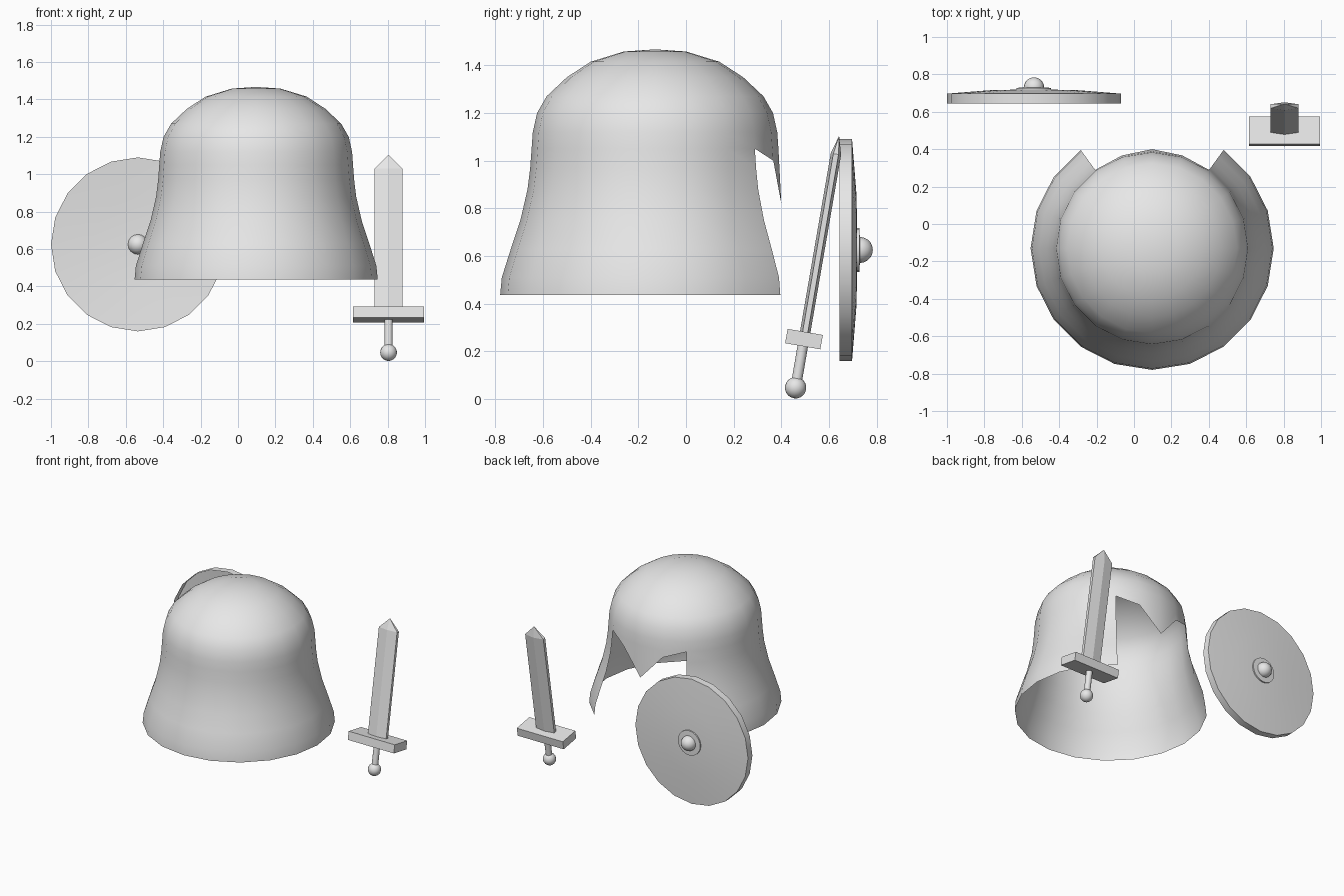
import bpy, bmesh, math
from math import sin, cos, pi
from mathutils import Matrix, Vector

cube = bpy.data.objects.get("Cube")
if cube:
    bpy.data.objects.remove(cube, do_unlink=True)

SIDES = 20
GREY = (0.8, 0.8, 0.8, 1)
metal = bpy.data.materials.new("plain_grey")
metal.use_nodes = True
metal.diffuse_color = GREY
metal.node_tree.nodes["Principled BSDF"].inputs["Base Color"].default_value = GREY


def finish(name, bm, matrix, smooth_angle=30):
    """Turn a bmesh into a named, shaded object."""
    bmesh.ops.transform(bm, matrix=matrix, verts=bm.verts)
    bmesh.ops.recalc_face_normals(bm, faces=bm.faces)
    mesh = bpy.data.meshes.new(name)
    bm.to_mesh(mesh)
    bm.free()
    mesh.materials.append(metal)
    obj = bpy.data.objects.new(name, mesh)
    bpy.context.collection.objects.link(obj)
    bpy.ops.object.select_all(action='DESELECT')
    obj.select_set(True)
    bpy.context.view_layer.objects.active = obj
    bpy.ops.object.shade_smooth_by_angle(angle=math.radians(smooth_angle))
    return obj


def point(r, z, col):
    """Point on a ring; column 0 lies straight at the back (+y)."""
    a = 2 * pi * col / SIDES
    return Vector((r * sin(a), r * cos(a), z))


def lathe(profile, skip=lambda ring, col: False):
    """Open surface of revolution around z, closed at its apex."""
    bm = bmesh.new()
    rings = [[bm.verts.new(point(r, z, c)) for c in range(SIDES)]
             for r, z in profile[:-1]]
    apex = bm.verts.new((0, 0, profile[-1][1]))
    for i in range(len(rings) - 1):
        for c in range(SIDES):
            if not skip(i, c):
                d = (c + 1) % SIDES
                bm.faces.new((rings[i][c], rings[i][d], rings[i + 1][d], rings[i + 1][c]))
    for c in range(SIDES):
        bm.faces.new((rings[-1][c], rings[-1][(c + 1) % SIDES], apex))
    return bm, rings


# Helmet: bell-shaped shell with an opening four columns wide
bell = [(0.65, 0.437), (0.643, 0.51), (0.605, 0.63), (0.565, 0.75), (0.535, 0.88),
        (0.524, 0.97), (0.518, 1.05), (0.513, 1.12), (0.495, 1.2), (0.455, 1.27),
        (0.37, 1.35), (0.27, 1.415), (0.13, 1.458), (0, 1.467)]
BROW = 6
bm, rings = lathe(bell, lambda ring, col: ring < BROW and col in (0, 1, -2 % SIDES, SIDES - 1))

# Pointed nose guard hanging from the brow
brow = rings[BROW]
tip = bm.verts.new(point(0.53, 0.82, 0))
for side in (-1, 1):
    low = bm.verts.new(point(0.522, 1.0, side))
    bm.faces.new((brow[2 * side], brow[side], low))
    bm.faces.new((brow[side], brow[0], tip, low))
loose = [v for v in bm.verts if not v.link_faces]
bmesh.ops.delete(bm, geom=loose, context='VERTS')
finish("helmet", bm, Matrix.Translation((0.097, -0.13, 0)), 40)

# Shield: shallow dish, hollow towards the front
shield = Matrix.Translation((-0.535, 0, 0.625)) @ Matrix.Rotation(-pi / 2, 4, 'X')
bm, _ = lathe([(0.465, 0.645), (0.465, 0.697), (0.24, 0.715), (0, 0.721)])
finish("shield", bm, shield)

# Shield boss: plate and knob
bm, _ = lathe([(0.092, 0.713), (0.092, 0.728), (0, 0.732)])
finish("shield_boss_plate", bm, shield)
bm = bmesh.new()
bmesh.ops.create_uvsphere(bm, u_segments=16, v_segments=10, radius=0.055)
finish("shield_boss_knob", bm, shield @ Matrix.Translation((0, 0, 0.729)), 60)

# Sword: built upright from the pommel, then leaned back
sword = Matrix.Translation((0.805, 0.46, 0.047)) @ Matrix.Rotation(math.radians(-9.8), 4, 'X')
bm = bmesh.new()
bmesh.ops.create_uvsphere(bm, u_segments=16, v_segments=10, radius=0.045)
finish("sword_pommel", bm, sword, 60)

bm = bmesh.new()
bmesh.ops.create_cone(bm, cap_ends=True, segments=12, radius1=0.022, radius2=0.022, depth=0.18)
finish("sword_grip", bm, sword @ Matrix.Translation((0, 0, 0.12)), 40)

bm = bmesh.new()
bmesh.ops.create_cube(bm, size=1)
finish("sword_guard", bm, sword @ Matrix.Translation((0, 0, 0.207))
       @ Matrix.Diagonal((0.38, 0.15, 0.061, 1)))

# Blade: flattened six-sided bar with a pyramid point
section = [(0.075, -0.011), (0.075, 0.011), (0, 0.022),
           (-0.075, 0.011), (-0.075, -0.011), (0, -0.022)]
bm = bmesh.new()
base, shoulder = [[bm.verts.new((x, y, z)) for x, y in section] for z in (0.23, 0.995)]
point_vert = bm.verts.new((0, 0, 1.073))
bm.faces.new(base)
for i in range(len(section)):
    j = (i + 1) % len(section)
    bm.faces.new((base[i], base[j], shoulder[j], shoulder[i]))
    bm.faces.new((shoulder[i], shoulder[j], point_vert))
finish("sword_blade", bm, sword, 15)
